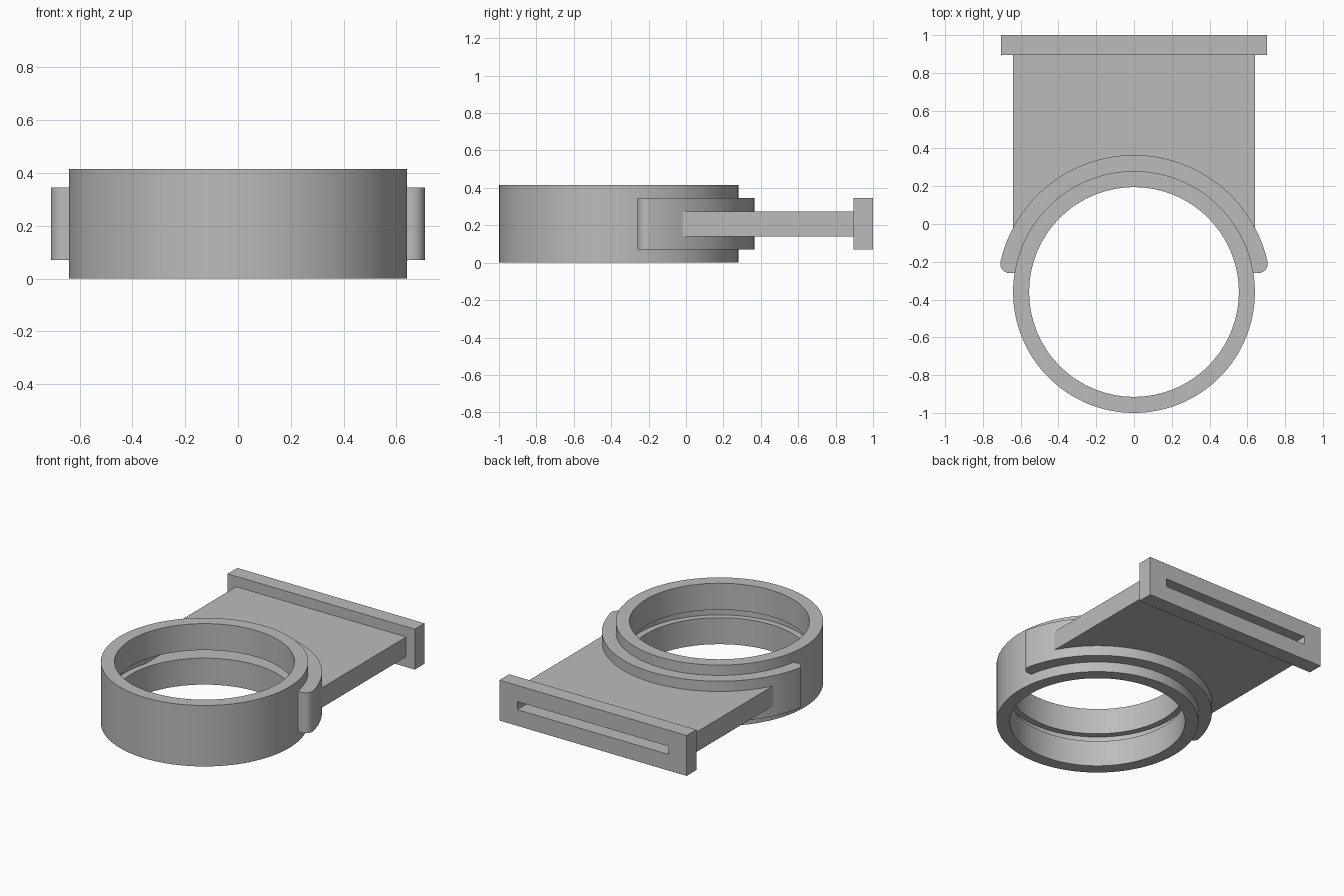
import bpy, bmesh
from math import pi, sin, cos, acos, asin

if "Cube" in bpy.data.objects:
    bpy.data.objects.remove(bpy.data.objects["Cube"], do_unlink=True)

RING_Y = -0.36                      # ring centre
BORE, GROOVE, RING, COLLAR = 0.555, 0.597, 0.64, 0.725
DUCT_HALF, SLOT_HALF = 0.64, 0.57

grey = bpy.data.materials.new("plain grey")
grey.use_nodes = True
colour = (0.5, 0.5, 0.5, 1)
grey.diffuse_color = colour
grey.node_tree.nodes["Principled BSDF"].inputs["Base Color"].default_value = colour


def arc(radius, start, end, steps, cx=0, cy=RING_Y):
    """Points along an arc, both ends included."""
    return [(cx + radius * cos(start + (end - start) * i / steps),
             cy + radius * sin(start + (end - start) * i / steps))
            for i in range(steps + 1)]


def slab(name, outline, low, high):
    """Extrude a flat counter-clockwise outline between two heights."""
    bm = bmesh.new()
    base = bm.faces.new([bm.verts.new((x, y, low)) for x, y in outline])
    top = bmesh.ops.extrude_face_region(bm, geom=[base])["geom"]
    verts = [v for v in top if isinstance(v, bmesh.types.BMVert)]
    bmesh.ops.translate(bm, verts=verts, vec=(0, 0, high - low))
    if base.is_valid is False or len(bm.faces) < len(outline) + 2:
        bm.faces.new([v for v in bm.verts if v not in verts])
    bmesh.ops.recalc_face_normals(bm, faces=bm.faces)
    mesh = bpy.data.meshes.new(name)
    bm.to_mesh(mesh)
    bm.free()
    mesh.materials.append(grey)
    obj = bpy.data.objects.new(name, mesh)
    bpy.context.collection.objects.link(obj)
    return obj


def activate(obj):
    bpy.ops.object.select_all(action="DESELECT")
    obj.select_set(True)
    bpy.context.view_layer.objects.active = obj


def cut(obj, cutter):
    activate(obj)
    mod = obj.modifiers.new("cut", "BOOLEAN")
    mod.operation, mod.solver, mod.object = "DIFFERENCE", "EXACT", cutter
    bpy.ops.object.modifier_apply(modifier=mod.name)


def circle(radius):
    return arc(radius, 0, 2 * pi, 128)[:-1]


def box(half, front, back):
    return [(-half, front), (half, front), (half, back), (-half, back)]


# Ring body
ring = slab("ring", circle(RING), 0, 0.415)

# Saddle collar hugging the back of the ring, with rounded tips
tip = 0.05
tip_r = COLLAR - tip
tip_angle = asin((-0.21 - RING_Y) / tip_r)
tip_x, tip_y = tip_r * cos(tip_angle), RING_Y + tip_r * sin(tip_angle)
right_tip = arc(tip, -pi / 2 - 0.1, tip_angle, 10, tip_x, tip_y)
left_tip = [(-x, y) for x, y in reversed(right_tip)]
crest = arc(COLLAR, tip_angle, pi - tip_angle, 80)[1:-1]
inner_angle = asin((-0.258 - RING_Y) / RING)
hollow = arc(RING - 0.01, pi - inner_angle, inner_angle, 80)
collar = slab("saddle_collar", right_tip + crest + left_tip + hollow, 0.07, 0.345)

# Flat duct, its front edge curved to sit inside the collar
seat = 0.70
a = acos(DUCT_HALF / seat)
duct = slab("flat_duct", arc(seat, pi - a, a, 64)
            + [(DUCT_HALF, 0.9), (-DUCT_HALF, 0.9)], 0.14, 0.275)

# End flange
flange = slab("end_flange", box(0.705, 0.895, 1), 0.07, 0.345)

# Cutters: round bore, and the slot that runs into a groove around the bore
bore = slab("bore_cutter", circle(BORE), -0.1, 0.6)
b = acos(SLOT_HALF / GROOVE)
cavity = slab("slot_cutter", arc(GROOVE, pi - b, 2 * pi + b, 100)
              + [(SLOT_HALF, 1.1), (-SLOT_HALF, 1.1)], 0.18, 0.235)
cut(ring, bore)
for part in (ring, collar, duct, flange):
    cut(part, cavity)
for cutter in (bore, cavity):
    cutter.hide_render = True
    bpy.data.objects.remove(cutter, do_unlink=True)

# Smooth curved walls, crisp edges
for part in (ring, collar, duct, flange):
    activate(part)
    bpy.ops.object.shade_smooth_by_angle(angle=0.5)
